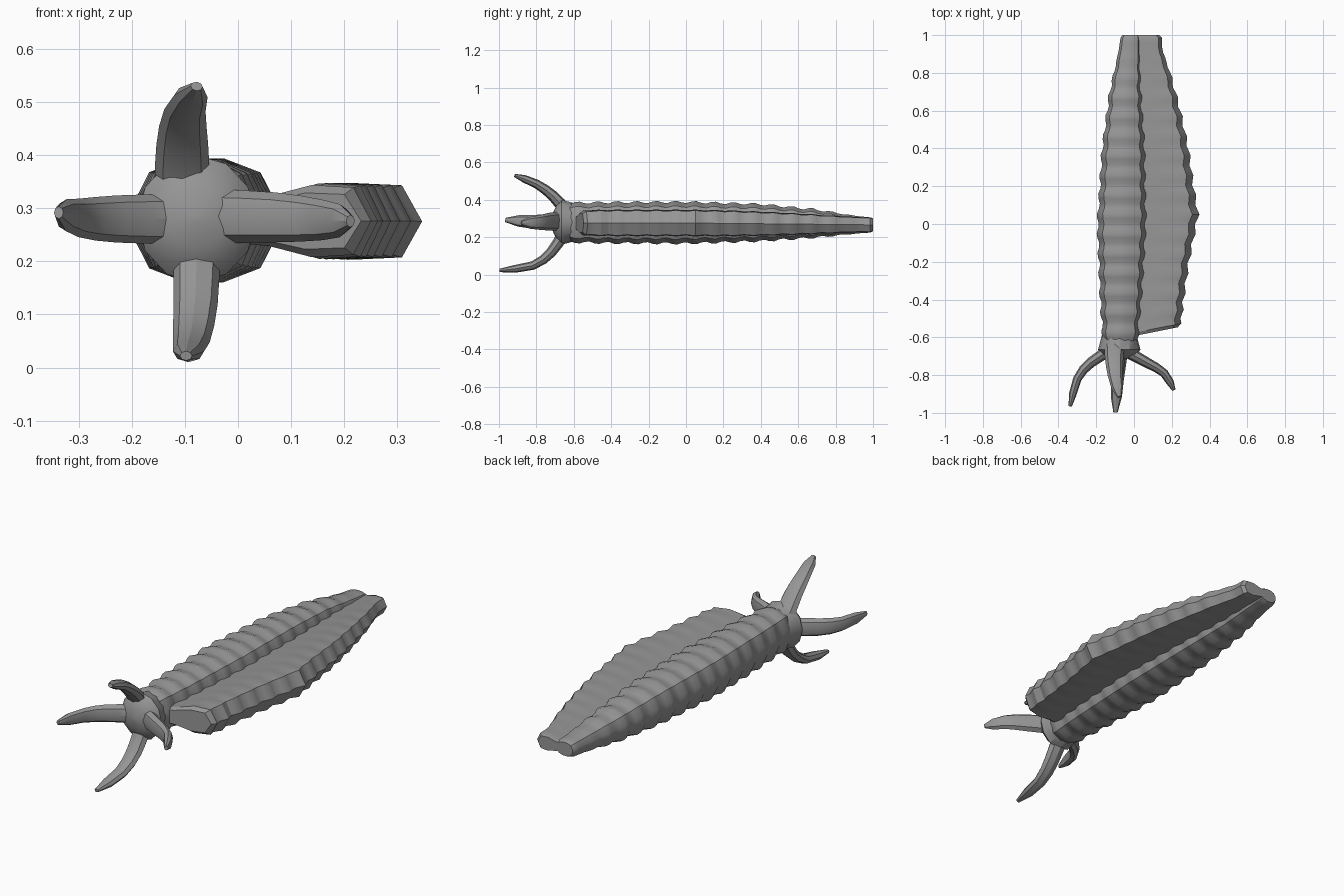
import bpy, bmesh, math
from mathutils import Vector

if "Cube" in bpy.data.objects:
    bpy.data.objects.remove(bpy.data.objects["Cube"])

grey = bpy.data.materials.new("plain grey")
grey.use_nodes = True
grey.diffuse_color = (0.3, 0.3, 0.3, 1)
grey.node_tree.nodes["Principled BSDF"].inputs["Base Color"].default_value = (0.3, 0.3, 0.3, 1)


def loft(name, rings, angle=30):
    """Skin a list of equal rings and close both ends."""
    bm = bmesh.new()
    loops = [[bm.verts.new(p) for p in ring] for ring in rings]
    n = len(loops[0])
    for a, b in zip(loops, loops[1:]):
        for i in range(n):
            j = (i + 1) % n
            bm.faces.new((a[i], a[j], b[j], b[i]))
    for end in (loops[0], loops[-1]):
        bm.faces.new(end)
    bmesh.ops.recalc_face_normals(bm, faces=bm.faces)
    mesh = bpy.data.meshes.new(name)
    bm.to_mesh(mesh)
    bm.free()
    mesh.materials.append(grey)
    obj = bpy.data.objects.new(name, mesh)
    bpy.context.collection.objects.link(obj)
    bpy.ops.object.select_all(action='DESELECT')
    obj.select_set(True)
    bpy.context.view_layer.objects.active = obj
    bpy.ops.object.shade_smooth_by_angle(angle=math.radians(angle))


def lerp_table(table, y):
    """Interpolate the rows of a table keyed by y."""
    for a, b in zip(table, table[1:]):
        if y <= b[0]:
            t = max(0, (y - a[0]) / (b[0] - a[0]))
            return [p + (q - p) * t for p, q in zip(a[1:], b[1:])]
    return table[-1][1:]


def rib(y, depth):
    """Trapezoid wave that fades out at the tail."""
    wave = math.cos(2 * math.pi * (y - 0.05) / 0.104)
    return depth * max(-1, min(1, 1.5 * wave)) * min(1, max(0, (0.95 - y) * 4))


def stations(start):
    step = 0.026
    count = int((0.97 - start) / step)
    return [start + i * step for i in range(count + 1)]


# Ribbed body: y, left edge, right edge, bottom, top
BODY = [(-0.62, -0.165, 0.02, 0.172, 0.385), (-0.4, -0.18, 0.045, 0.167, 0.388),
        (0, -0.195, 0.07, 0.165, 0.39), (0.4, -0.17, 0.06, 0.178, 0.378),
        (0.7, -0.13, 0.04, 0.198, 0.348), (0.9, -0.085, 0.035, 0.218, 0.315),
        (1, -0.07, 0.035, 0.225, 0.305)]


def body_ring(y, scale=1.0, grow=0.0, sides=12):
    x0, x1, z0, z1 = lerp_table(BODY, y)
    ring = []
    for i in range(sides):
        a = 2 * math.pi * (i + 0.5) / sides
        c, s = math.cos(a), math.sin(a)
        squarish = (abs(c) ** 2.6 + abs(s) ** 2.6) ** (-1 / 2.6)
        ring.append(((x0 + x1) / 2 + c * squarish * ((x1 - x0) / 2 * scale + grow), y,
                     (z0 + z1) / 2 + s * squarish * ((z1 - z0) / 2 * scale + grow)))
    return ring


rings = [body_ring(y, grow=rib(y, 0.006)) for y in stations(-0.62)]
rings += [body_ring(0.985), body_ring(1, 0.85)]
loft("body", rings)

# Flared head with a shallow domed front: y, half width, half height
HEAD = [(-0.58, 0.09, 0.095), (-0.62, 0.1, 0.108), (-0.665, 0.112, 0.12),
        (-0.69, 0.095, 0.095), (-0.71, 0.055, 0.055), (-0.718, 0.006, 0.006)]
loft("head", [[(-0.078 + w * math.cos(math.pi * i / 6), y, 0.28 + h * math.sin(math.pi * i / 6))
               for i in range(12)] for y, w, h in HEAD])

# Side fin: y, inner edge, outer edge, half thickness
FIN = [(-0.56, -0.03, 0.25, 0.068), (-0.4, 0, 0.262, 0.07), (-0.2, 0.02, 0.29, 0.07),
       (0.05, 0.03, 0.34, 0.07), (0.2, 0.02, 0.315, 0.069), (0.4, 0.01, 0.288, 0.064),
       (0.6, 0, 0.245, 0.056), (0.8, -0.01, 0.192, 0.046), (0.92, -0.01, 0.15, 0.04),
       (1, -0.01, 0.148, 0.04)]
FIN_PROFILE = [(0, 0.6), (0.3, 0.68), (0.6, 1), (0.88, 0.93), (1, 0),
               (0.88, -0.93), (0.6, -1), (0.3, -0.68), (0, -0.6)]


def fin_ring(y, scale=1.0):
    x0, x1, half = lerp_table(FIN, y)
    grow = rib(y, 0.007)
    mid = 0.276 - 0.01 * max(0, y)
    slant = 0.2 * min(1, max(0, (-0.4 - y) / 0.1))
    ring = []
    for u, v in FIN_PROFILE:
        x = x0 + (x1 - x0 + grow - (1 - scale) * 0.1) * u
        ring.append((x, y + slant * (x - 0.14), mid + v * (half * scale + grow * 0.5 * u)))
    return ring


rings = [fin_ring(-0.565, 0.75)] + [fin_ring(y) for y in stations(-0.548)]
rings += [fin_ring(0.985), fin_ring(1, 0.85)]
loft("side_fin", rings)


def tendril(name, points, side, wide, thin):
    """Curved tapering arm; side is its broad direction."""
    pts = [Vector(p) for p in points]
    path = []
    for k in range(len(pts) - 1):
        p0, p1, p2, p3 = (pts[min(max(k + d, 0), len(pts) - 1)] for d in (-1, 0, 1, 2))
        for t in (0, 0.5):
            path.append(0.5 * (2 * p1 + (p2 - p0) * t + (2 * p0 - 5 * p1 + 4 * p2 - p3) * t ** 2
                               + (3 * p1 - p0 - 3 * p2 + p3) * t ** 3))
    path.append(pts[-1])
    rings = []
    for k, p in enumerate(path):
        t = k / (len(path) - 1)
        along = (path[min(k + 1, len(path) - 1)] - path[max(k - 1, 0)]).normalized()
        broad = Vector(side)
        broad = (broad - along * broad.dot(along)).normalized()
        flat = along.cross(broad)
        taper = 0.5 if k == len(path) - 1 else 1
        a = (wide + (0.023 - wide) * t ** 2) * taper
        b = (thin + (0.018 - thin) * t) * taper
        rings.append([p + broad * a * math.cos(i * math.pi / 4) + flat * b * math.sin(i * math.pi / 4)
                      for i in range(8)])
    loft(name, rings)


# Four tendrils around the head
tendril("upper_tendril", [(-0.105, -0.65, 0.35), (-0.105, -0.71, 0.42), (-0.1, -0.8, 0.485),
                          (-0.078, -0.915, 0.53)], (1, 0, 0), 0.052, 0.035)
tendril("lower_tendril", [(-0.078, -0.66, 0.21), (-0.08, -0.72, 0.12), (-0.088, -0.82, 0.048),
                          (-0.098, -0.997, 0.022)], (1, 0, 0), 0.044, 0.033)
tendril("right_tendril", [(-0.13, -0.67, 0.28), (-0.23, -0.735, 0.28), (-0.3, -0.82, 0.282),
                          (-0.338, -0.965, 0.292)], (0, 0, 1), 0.047, 0.032)
tendril("left_tendril", [(-0.03, -0.68, 0.285), (0.07, -0.735, 0.283), (0.16, -0.79, 0.278),
                         (0.212, -0.88, 0.276)], (0, 0, 1), 0.05, 0.032)
